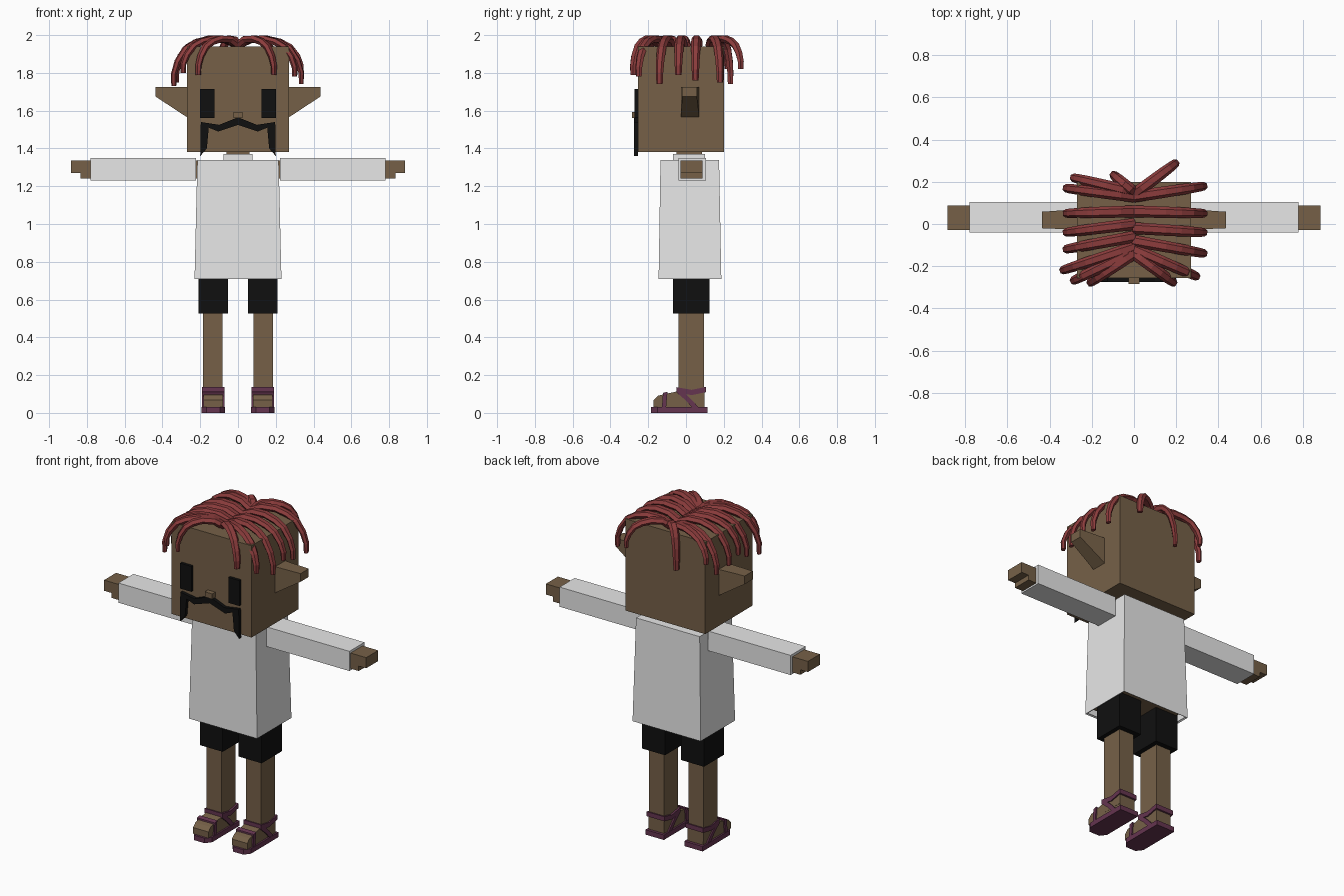
import bpy, bmesh, math
from mathutils import Vector

cube = bpy.data.objects.get("Cube")
if cube:
    bpy.data.objects.remove(cube, do_unlink=True)


def material(name, r, g, b):
    m = bpy.data.materials.new(name)
    m.use_nodes = True
    m.diffuse_color = (r, g, b, 1)
    bsdf = m.node_tree.nodes["Principled BSDF"]
    bsdf.inputs["Base Color"].default_value = (r, g, b, 1)
    bsdf.inputs["Roughness"].default_value = 0.9
    return m


SKIN = material("brown skin", 0.18, 0.118, 0.064)
CLOTH = material("white cloth", 0.8, 0.8, 0.8)
BLACK = material("black", 0.005, 0.005, 0.005)
HAIR = material("red hair", 0.26, 0.045, 0.045)
SANDAL = material("purple leather", 0.13, 0.035, 0.08)


def loft(name, rings, mat, cap_start=True, cap_end=True):
    """Skin a series of matching closed rings."""
    bm = bmesh.new()
    rows = [[bm.verts.new(p) for p in ring] for ring in rings]
    n = len(rows[0])
    for a, b in zip(rows, rows[1:]):
        for i in range(n):
            j = (i + 1) % n
            bm.faces.new((a[i], a[j], b[j], b[i]))
    if cap_start:
        bm.faces.new(rows[0][::-1])
    if cap_end:
        bm.faces.new(rows[-1])
    bmesh.ops.recalc_face_normals(bm, faces=bm.faces)
    mesh = bpy.data.meshes.new(name)
    bm.to_mesh(mesh)
    bm.free()
    mesh.materials.append(mat)
    ob = bpy.data.objects.new(name, mesh)
    bpy.context.collection.objects.link(ob)
    return ob


def prism(name, profile, axis, lo, hi, mat):
    """Extrude a 2D profile along an axis (the profile uses the other two)."""
    def place(p, d):
        c = list(p)
        c.insert("xyz".index(axis), d)
        return c
    return loft(name, [[place(p, d) for p in profile] for d in (lo, hi)], mat)


def rect(a, b, c, d):
    return [(a, c), (b, c), (b, d), (a, d)]


def box(name, x, y, z, mat):
    return prism(name, rect(*x, *y), "z", *z, mat)


def ring_z(x0, x1, y0, y1, z):
    return [(px, py, z) for px, py in rect(x0, x1, y0, y1)]


def ring_x(x, y0, y1, z0, z1):
    return [(x, py, pz) for py, pz in rect(y0, y1, z0, z1)]


# Head, neck and nose
box("head", (-0.27, 0.27), (-0.255, 0.2), (1.38, 1.94), SKIN)
box("neck", (-0.06, 0.06), (-0.05, 0.085), (1.28, 1.39), SKIN)
box("nose", (-0.025, 0.025), (-0.285, -0.25), (1.56, 1.592), SKIN)

# Moustache, mirrored from one half
half = [(0, 1.565), (0.1, 1.525), (0.197, 1.54), (0.2, 1.36), (0.165, 1.4),
        (0.155, 1.51), (0.105, 1.49), (0, 1.525)]
outline = half + [(-x, z) for x, z in half[-2:0:-1]]
prism("moustache", outline, "y", -0.275, -0.254, BLACK)

# Shirt with open hem, body inside it, and collar
loft("shirt", [ring_z(-0.22, 0.22, -0.135, 0.178, 0.715),
               ring_z(-0.23, 0.23, -0.145, 0.187, 0.71),
               ring_z(-0.215, 0.215, -0.135, 0.175, 1.34)], CLOTH, cap_start=False)
box("body", (-0.2, 0.2), (-0.12, 0.16), (0.74, 1.3), SKIN)
box("collar", (-0.077, 0.077), (-0.07, 0.1), (1.33, 1.37), CLOTH)

# Sole outline with chamfered toe, as offsets from the foot centre line
sole = [(-0.062, 0.115), (0.062, 0.115), (0.062, -0.15),
        (0.035, -0.185), (-0.035, -0.185), (-0.062, -0.15)]
foot = [(-0.172, 0.03), (-0.172, 0.068), (-0.15, 0.09), (-0.11, 0.1),
        (-0.04, 0.115), (0.098, 0.115), (0.098, 0.03)]

for side, s in (("left", 1), ("right", -1)):
    def span(a, b):
        return tuple(sorted((s * a, s * b)))

    # Face parts
    box(side + "_eye", span(0.125, 0.2), (-0.272, -0.254), (1.56, 1.715), BLACK)
    loft(side + "_ear", [ring_x(s * 0.265, -0.027, 0.07, 1.562, 1.725),
                         ring_x(s * 0.437, -0.02, 0.058, 1.675, 1.725)], SKIN)

    # Arms
    box(side + "_sleeve", span(0.222, 0.78), (-0.04, 0.105), (1.23, 1.35), CLOTH)
    box(side + "_shoulder", span(0.19, 0.25), (-0.025, 0.09), (1.24, 1.335), SKIN)
    hand = [(0.77, 1.335), (0.885, 1.335), (0.885, 1.27), (0.835, 1.27),
            (0.835, 1.24), (0.77, 1.24)]
    prism(side + "_hand", [(s * x, z) for x, z in hand], "y", -0.028, 0.088, SKIN)

    # Legs
    box(side + "_shorts_leg", span(0.054, 0.209), (-0.07, 0.125), (0.525, 0.76), BLACK)
    box(side + "_leg", span(0.082, 0.184), (-0.04, 0.095), (0.05, 0.54), SKIN)

    # Foot and sandal
    mid = s * 0.131
    prism(side + "_foot", foot, "x", mid - 0.052, mid + 0.052, SKIN)
    prism(side + "_sandal_sole", [(mid + x, y) for x, y in sole], "z", 0, 0.03, SANDAL)
    straps = {
        "toe_strap": [(-0.128, 0.02), (-0.122, 0.106), (-0.098, 0.112), (-0.106, 0.02)],
        "ankle_strap": [(-0.05, 0.108), (-0.05, 0.136), (0.03, 0.122),
                        (0.107, 0.138), (0.107, 0.11), (0.03, 0.094)],
        "instep_strap": [(-0.05, 0.108), (-0.03, 0.125), (0.03, 0.07),
                         (0.075, 0.02), (0.04, 0.02), (0.0, 0.065)],
    }
    for name, profile in straps.items():
        prism(side + "_" + name, profile, "x", mid - 0.06, mid + 0.06, SANDAL)

# Hair locks: arcs from the parting that rise, spread and hang down.
# Each step is (share of outward reach, share of drop).
ARC = [(0.2, 0.02), (0.45, 0), (0.66, 0.08), (0.82, 0.22), (0.94, 0.48),
       (1, 0.75), (1, 1)]


def lock(name, start_y, tip):
    start = Vector((0, start_y, 1.945))
    reach = Vector((tip[0], tip[1] - start_y, 0))
    path = [start]
    for out, drop in ARC:
        p = start + reach * out
        p.z = 1.98 - drop * (1.98 - tip[2])
        path.append(p)
    across = reach.normalized().cross(Vector((0, 0, 1)))
    rings = []
    for i, p in enumerate(path):
        ahead = path[min(i + 1, len(path) - 1)] - path[max(i - 1, 0)]
        up = across.cross(ahead.normalized())
        size = 1 - 0.4 * (i / (len(path) - 1)) ** 2
        rings.append([p + size * (0.028 * math.cos(a) * across + 0.021 * math.sin(a) * up)
                      for a in (k * math.tau / 6 for k in range(6))])
    loft(name, rings, HAIR)


LOCKS = [
    (0.13, (0.335, 0.18, 1.75)), (0.06, (0.335, 0.05, 1.76)),
    (-0.02, (0.335, -0.04, 1.79)), (-0.08, (0.335, -0.14, 1.74)),
    (-0.12, (0.3, -0.25, 1.78)), (-0.14, (0.19, -0.28, 1.79)),
    (0.14, (0.2, 0.29, 1.82)),
    (0.13, (-0.325, 0.17, 1.75)), (0.06, (-0.325, 0.05, 1.76)),
    (0.0, (-0.325, -0.04, 1.79)), (-0.06, (-0.325, -0.12, 1.75)),
    (-0.11, (-0.34, -0.22, 1.73)), (-0.13, (-0.29, -0.27, 1.8)),
    (-0.14, (-0.21, -0.28, 1.79)),
    (0.15, (-0.29, 0.22, 1.82)), (0.15, (-0.1, 0.235, 1.74)),
]
for i, (start_y, tip) in enumerate(LOCKS):
    lock("hair_lock_%02d" % (i + 1), start_y, tip)
